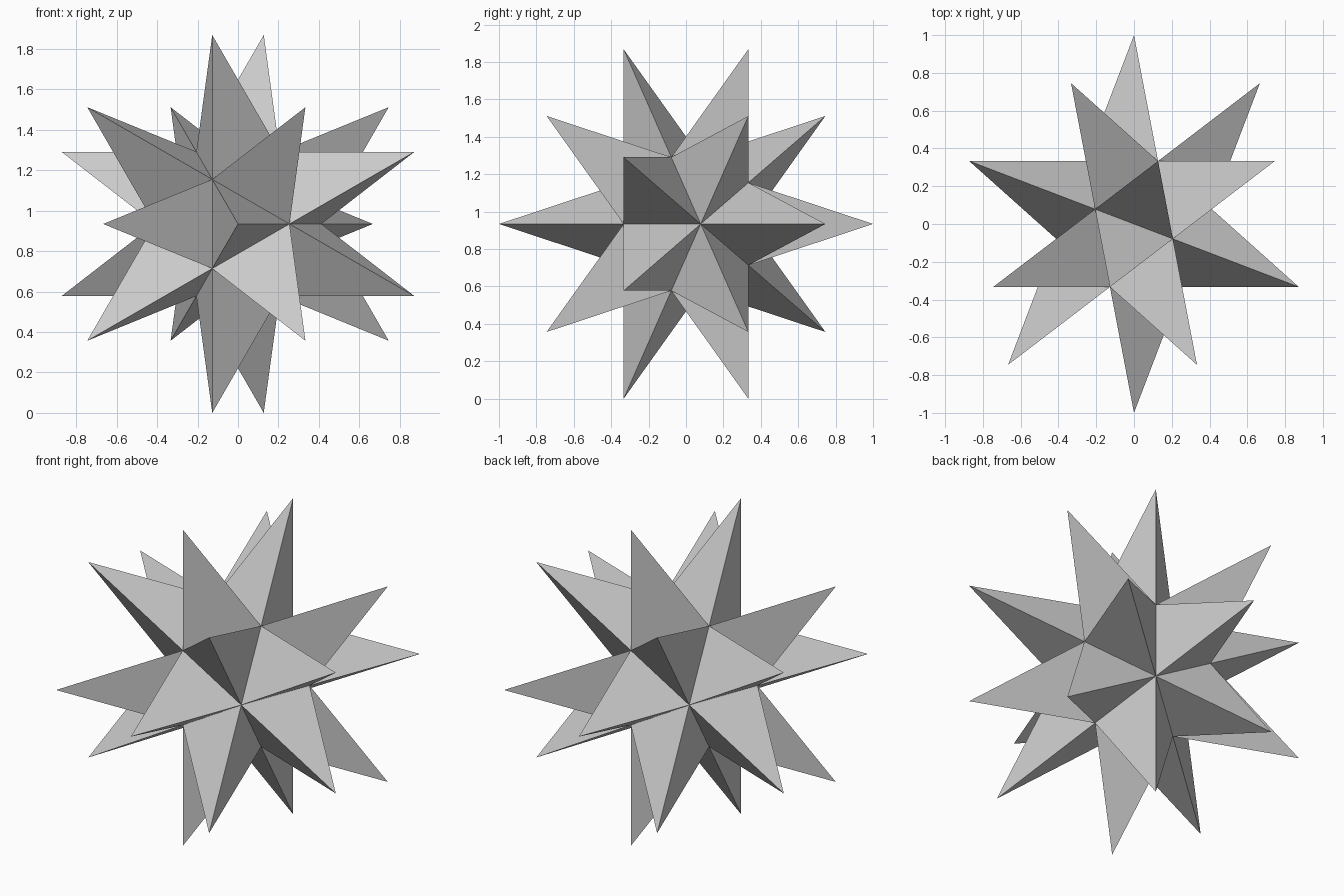
import bpy, bmesh
from mathutils import Matrix, Vector

if "Cube" in bpy.data.objects:
    bpy.data.objects.remove(bpy.data.objects["Cube"])

TIP = 1.0                       # distance from centre to spike tips
BASE = TIP / 3                  # distance from centre to core faces
CORE = BASE / 0.7946545         # corner radius of the icosahedral core

bm = bmesh.new()

# Icosahedral core
bmesh.ops.create_icosphere(bm, subdivisions=1, radius=CORE)
bmesh.ops.recalc_face_normals(bm, faces=bm.faces)
bm.faces.ensure_lookup_table()

# Turn one face to the front (-y) with one of its corners towards +x
face = bm.faces[0]
centre = face.calc_center_median()
y = -centre.normalized()
x = (face.verts[0].co - centre).normalized()
z = x.cross(y)
bmesh.ops.transform(bm, matrix=Matrix((x, y, z)).to_4x4(), verts=bm.verts)
bm.normal_update()

# Raise a tall three-sided spike on every core face
for f in list(bm.faces):
    tip = f.calc_center_median().normalized() * TIP
    poked = bmesh.ops.poke(bm, faces=[f])
    poked["verts"][0].co = tip

# Stand the star on the ground
low = min(v.co.z for v in bm.verts)
bmesh.ops.translate(bm, vec=Vector((0, 0, -low)), verts=bm.verts)
bmesh.ops.recalc_face_normals(bm, faces=bm.faces)

mesh = bpy.data.meshes.new("spiked_star")
bm.to_mesh(mesh)
bm.free()
star = bpy.data.objects.new("spiked_star", mesh)
bpy.context.collection.objects.link(star)
